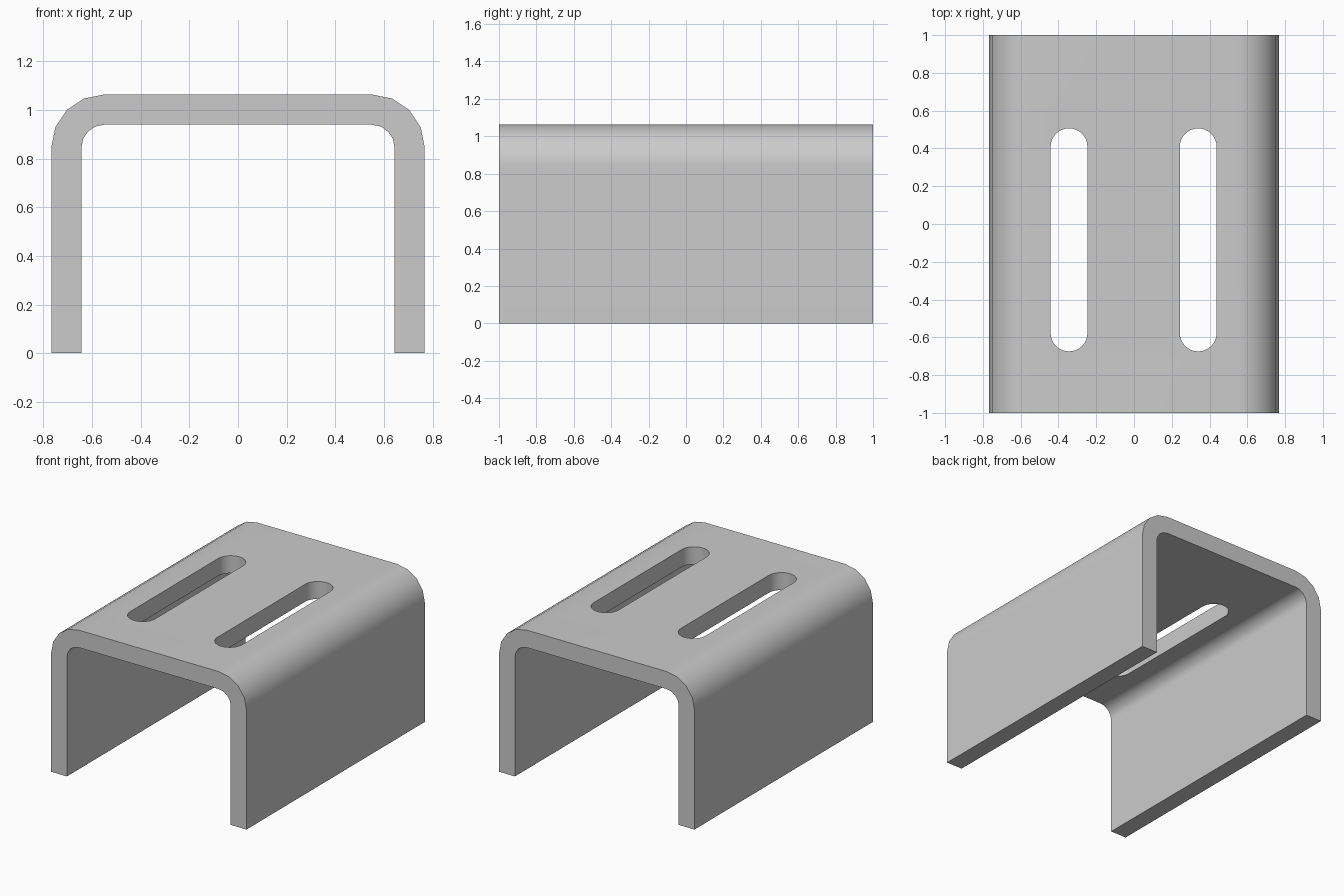
import bpy, bmesh
from math import pi, cos, sin
from mathutils import Vector

if "Cube" in bpy.data.objects:
    bpy.data.objects.remove(bpy.data.objects["Cube"])


def arc(cx, cy, r, start, end, n):
    return [(cx + r * cos(start + (end - start) * i / n),
             cy + r * sin(start + (end - start) * i / n)) for i in range(n + 1)]


def prism(name, points, offset):
    """Solid made by sweeping a closed outline along offset."""
    bm = bmesh.new()
    face = bm.faces.new([bm.verts.new(p) for p in points])
    top = bmesh.ops.extrude_face_region(bm, geom=[face])["geom"]
    bmesh.ops.translate(bm, vec=Vector(offset),
                        verts=[v for v in top if isinstance(v, bmesh.types.BMVert)])
    bmesh.ops.recalc_face_normals(bm, faces=bm.faces)
    mesh = bpy.data.meshes.new(name)
    bm.to_mesh(mesh)
    bm.free()
    obj = bpy.data.objects.new(name, mesh)
    bpy.context.collection.objects.link(obj)
    return obj


# Bent channel: outer and inner rounded corners share a centre
HALF_W, HEIGHT, THICK, R = 0.767, 1.063, 0.124, 0.217
cx, cz = HALF_W - R, HEIGHT - R
outer = [(HALF_W, 0)] + arc(cx, cz, R, 0, pi / 2, 4)
inner = [(HALF_W - THICK, 0)] + arc(cx, cz, R - THICK, 0, pi / 2, 4)


def mirrored(half):
    return half + [(-x, z) for x, z in reversed(half)]


outline = mirrored(outer) + mirrored(inner)[::-1]
channel = prism("slotted_channel", [(x, -1, z) for x, z in outline], (0, 2, 0))

# Two long round-ended slots through the top
SLOT_R, Y0, Y1 = 0.0975, -0.577, 0.409
bpy.context.view_layer.objects.active = channel
channel.select_set(True)
for x in (-0.344, 0.34):
    slot = arc(x, Y1, SLOT_R, 0, pi, 16) + arc(x, Y0, SLOT_R, pi, 2 * pi, 16)
    cutter = prism("slot_cutter", [(a, b, 0.8) for a, b in slot], (0, 0, 0.5))
    cutter.hide_render = True
    cut = channel.modifiers.new("slot", "BOOLEAN")
    cut.operation, cut.solver, cut.object = "DIFFERENCE", "EXACT", cutter
    bpy.ops.object.modifier_apply(modifier=cut.name)
    bpy.data.objects.remove(cutter, do_unlink=True)

# Smooth bends with crisp edges and flat plates
bpy.ops.object.shade_smooth_by_angle(angle=pi / 6)
weighted = channel.modifiers.new("flat_plates", "WEIGHTED_NORMAL")
weighted.keep_sharp = True
